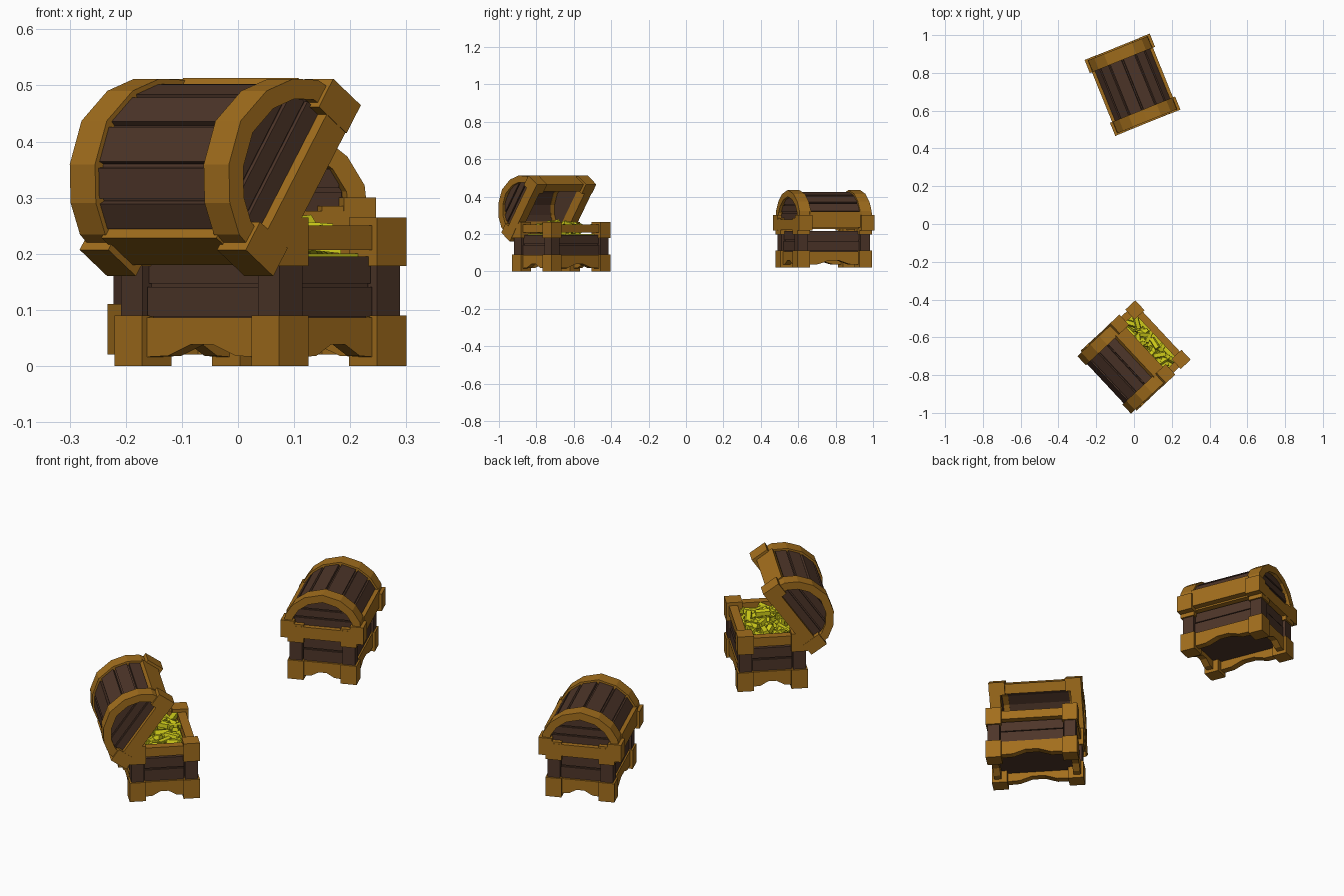
import bpy, bmesh, random
from math import radians
from mathutils import Matrix, Vector

if "Cube" in bpy.data.objects:
    bpy.data.objects.remove(bpy.data.objects["Cube"])

random.seed(4)


def material(name, rgb):
    m = bpy.data.materials.new(name)
    m.diffuse_color = (*rgb, 1)
    m.use_nodes = True
    m.node_tree.nodes["Principled BSDF"].inputs["Base Color"].default_value = m.diffuse_color
    return m


TRIM = material("golden_wood", (0.36, 0.155, 0.012))
DARK = material("dark_wood", (0.075, 0.036, 0.022))
GOLD = material("gold", (0.62, 0.60, 0.01))


def prism(name, poly, lo, hi, mat, M, axis="x"):
    """Extrude a 2D profile (horizontal, z) along local x or y."""
    put = (lambda t, a, b: (t, a, b)) if axis == "x" else (lambda t, a, b: (a, t, b))
    bm = bmesh.new()
    face = bm.faces.new([bm.verts.new(put(lo, a, b)) for a, b in poly])
    geo = bmesh.ops.extrude_face_region(bm, geom=[face])["geom"]
    verts = [g for g in geo if isinstance(g, bmesh.types.BMVert)]
    bmesh.ops.translate(bm, verts=verts, vec=put(hi - lo, 0, 0))
    bmesh.ops.recalc_face_normals(bm, faces=bm.faces)
    me = bpy.data.meshes.new(name)
    bm.to_mesh(me)
    bm.free()
    me.materials.append(mat)
    ob = bpy.data.objects.new(name, me)
    ob.matrix_world = M
    bpy.context.collection.objects.link(ob)
    return ob


def box(name, x, y, z, mat, M):
    x, y = sorted(x), sorted(y)
    return prism(name, [(y[0], z[0]), (y[1], z[0]), (y[1], z[1]), (y[0], z[1])], x[0], x[1], mat, M)


HX, HY, P = 0.215, 0.155, 0.072      # base half length, half depth, post size
SIDES = (-1, 1)


def base(M):
    for sx in SIDES:
        for sy in SIDES:
            # corner: foot, dark post, cap
            for name, z, d, mat in (("foot", (0, .09), 0, TRIM), ("post", (.09, .178), .008, DARK),
                                    ("post_cap", (.178, .265), 0, TRIM)):
                box(name, (sx * (HX - P + d), sx * (HX - d)), (sy * (HY - P + d), sy * (HY - d)), z, mat, M)
    for s in SIDES:
        for axis, half, run in (("y", HY, HX - P + .005), ("x", HX, HX - P + .005 - .06)):
            # arched skirt board
            skirt = [(-run, .086), (-run, .016), (-run * .6, .018), (-run * .2, .038),
                     (run * .2, .038), (run * .6, .018), (run, .016), (run, .086)]
            lo, hi = sorted((s * (half - .045), s * (half - .012)))
            prism("skirt_board", skirt, lo, hi, TRIM, M, axis)
            # wall planks and the rail above them
            for name, z0, z1, d, mat in (("wall_plank", .088, .141, .018, DARK),
                                         ("wall_plank", .147, .195, .022, DARK),
                                         ("wall_core", .08, .19, .028, DARK),
                                         ("top_rail", .207, .25, .012, TRIM)):
                lo, hi = sorted((s * (half - .05), s * (half - d)))
                prism(name, [(-run, z0), (run, z0), (run, z1), (-run, z1)], lo, hi, mat, M, axis)
    box("floor", (-.19, .19), (-.13, .13), (.06, .08), DARK, M)


HALF = [(.174, .25), (.168, .302), (.135, .353), (.08, .394), (0, .415)]


def arch(d):
    """Lid arch from front to back, moved inwards by d."""
    pts = HALF + [(-y, z) for y, z in HALF[-2::-1]]
    return [(y * (1 - d / .174), .25 + (z - .25) * (1 - d / .165)) for y, z in pts]


def lid(M):
    outer, inner = arch(0), arch(.036)
    shell_o, shell_i = arch(.02), arch(.034)
    prism("lid_shell", shell_o + shell_i[::-1], -.16, .16, DARK, M)
    # slats along the barrel, one per facet
    top, low = arch(.009), arch(.022)
    for i in range(len(top) - 1):
        mix = lambda p, q, t: tuple(Vector(p).lerp(Vector(q), t))
        prism("lid_slat", [mix(low[i], low[i + 1], .04), mix(low[i], low[i + 1], .96),
                           mix(top[i], top[i + 1], .92), mix(top[i], top[i + 1], .08)],
              -.15, .15, DARK, M)
    for s in SIDES:
        # arched end band with recessed end panel
        lo, hi = sorted((s * .142, s * .208))
        prism("lid_band", outer + inner[::-1], lo, hi, TRIM, M)
        lo, hi = sorted((s * .17, s * .185))
        prism("lid_end_panel", arch(.03), lo, hi, DARK, M)
        for z, w in ((.256, .13), (.297, .125), (.338, .09)):
            box("lid_end_slat", (s * .18, s * .193), (-w, w), (z, z + .034), DARK, M)
        # rim: end strips, long strips, corner blocks
        box("lid_end_rim", (s * .165, s * .216), (-.165, .165), (.2, .256), TRIM, M)
        box("lid_long_rim", (-.15, .15), (s * .128, s * .174), (.215, .3), TRIM, M)
        for t in SIDES:
            box("lid_corner", (s * .142, s * .217), (t * .125, t * .186), (.198, .28), TRIM, M)


def gold_pile(M):
    box("gold_fill", (-.166, .166), (-.106, .106), (.08, .2), GOLD, M)
    bar = [(-.016, -.009), (.016, -.009), (.01, .009), (-.01, .009)]
    for i in range(64):
        x, y = random.uniform(-.14, .14), random.uniform(-.085, .085)
        z = .212 + .055 * random.random() * (1 - abs(x) / .25)
        turn = Matrix.Rotation(random.uniform(0, 6.28), 4, "Z") @ \
            Matrix.Rotation(random.uniform(-.4, .4), 4, "Y") @ Matrix.Rotation(random.uniform(-.4, .4), 4, "X")
        prism("gold_bar", bar, -.032, .032, GOLD, M @ Matrix.Translation((x, y, z)) @ turn)


# open chest with treasure, lid swung back about its rear edge
open_chest = Matrix.Translation((.04, -.667, 0)) @ Matrix.Rotation(radians(-47), 4, "Z")
swing = Matrix.Translation((0, -.171, .16)) @ Matrix.Rotation(radians(55), 4, "X") @ \
    Matrix.Translation((0, .186, -.198))
base(open_chest)
gold_pile(open_chest)
lid(open_chest @ swing)

# closed chest
closed_chest = Matrix.Translation((-.008, .737, .02)) @ Matrix.Rotation(radians(-68), 4, "Z")
base(closed_chest)
lid(closed_chest)
